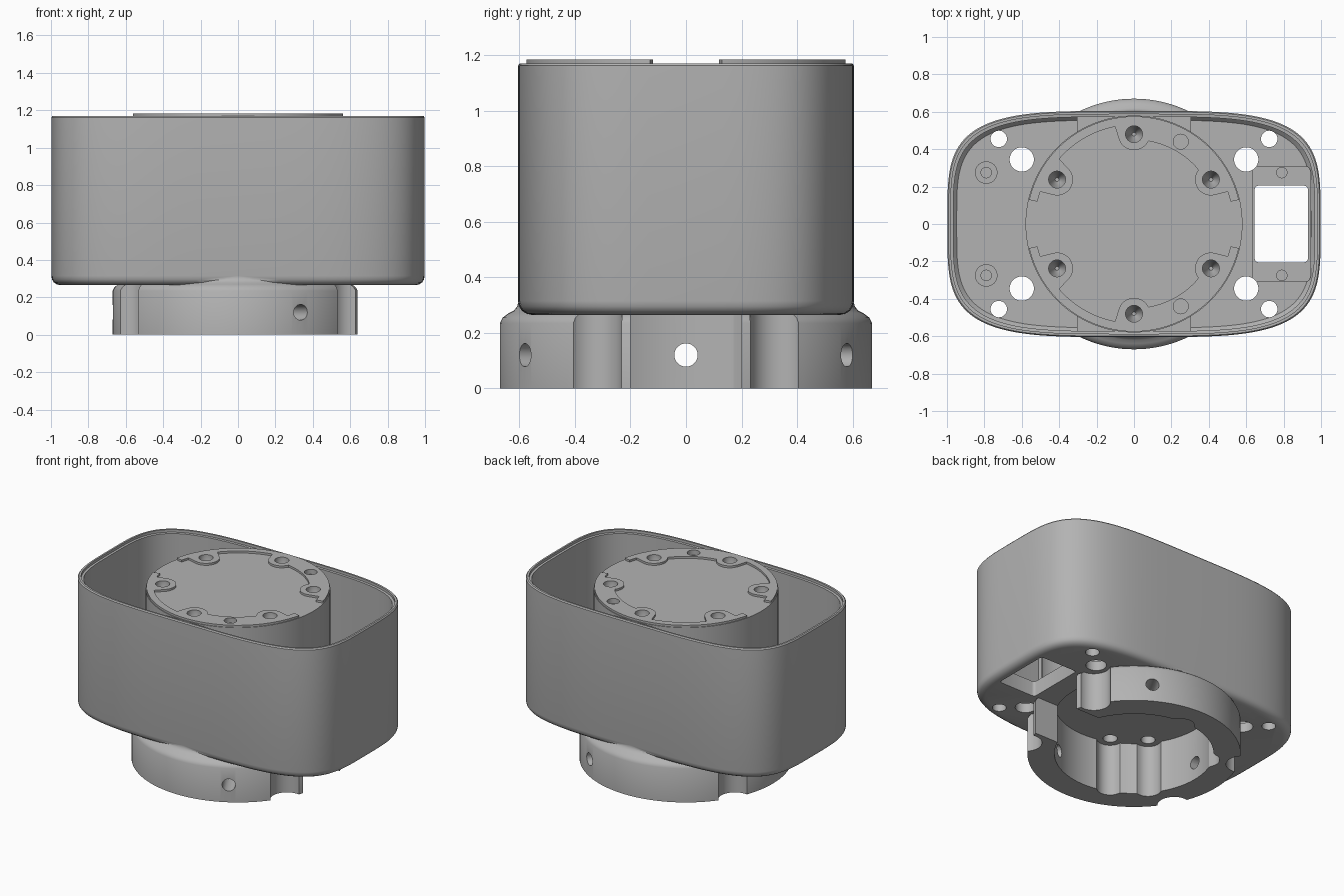
import bpy, bmesh, math
from math import sin, cos, pi, radians
from mathutils import Matrix

if "Cube" in bpy.data.objects:
    bpy.data.objects.remove(bpy.data.objects["Cube"])

gray = bpy.data.materials.new("machined gray")
gray.use_nodes = True
GRAY = (0.45, 0.45, 0.45, 1)
gray.diffuse_color = GRAY
gray.node_tree.nodes["Principled BSDF"].inputs["Base Color"].default_value = GRAY


def loft(name, sections, matrix=None):
    """Closed solid through stacked outlines: [(z, points), ...]."""
    bm = bmesh.new()
    rings = [[bm.verts.new((x, y, z)) for x, y in pts] for z, pts in sections]
    n = len(rings[0])
    for low, high in zip(rings, rings[1:]):
        for i in range(n):
            j = (i + 1) % n
            bm.faces.new((low[i], low[j], high[j], high[i]))
    bm.faces.new(rings[0][::-1])
    bm.faces.new(rings[-1])
    if matrix:
        bm.transform(matrix)
    bmesh.ops.recalc_face_normals(bm, faces=bm.faces)
    mesh = bpy.data.meshes.new(name)
    bm.to_mesh(mesh)
    bm.free()
    mesh.materials.append(gray)
    obj = bpy.data.objects.new(name, mesh)
    bpy.context.collection.objects.link(obj)
    return obj


def circle(r, cx=0, cy=0, n=32):
    return [(cx + r * cos(2 * pi * i / n), cy + r * sin(2 * pi * i / n)) for i in range(n)]


def rect(x0, x1, y0, y1):
    return [(x0, y0), (x1, y0), (x1, y1), (x0, y1)]


def rounded_rect(x0, x1, y0, y1, r):
    pts = []
    for cx, cy, start in ((x1 - r, y1 - r, 0), (x0 + r, y1 - r, 90),
                          (x0 + r, y0 + r, 180), (x1 - r, y0 + r, 270)):
        pts += [(cx + r * cos(radians(start + a)), cy + r * sin(radians(start + a)))
                for a in (0, 30, 60, 90)]
    return pts


def oval(inset, n=128):
    """Squarish oval outline of the shell."""
    a, b, pts = 0.998 - inset, 0.605 - inset, []
    for i in range(n):
        c, s = cos(2 * pi * i / n), sin(2 * pi * i / n)
        pts.append((math.copysign(a * abs(c) ** 0.5, c), math.copysign(b * abs(s) ** 0.5, s)))
    return pts


def prism(name, pts, z0, z1, matrix=None):
    return loft(name, [(z0, pts), (z1, pts)], matrix)


def combine(target, tool, operation="DIFFERENCE"):
    """Apply a boolean and discard the tool."""
    mod = target.modifiers.new("shape", "BOOLEAN")
    mod.operation, mod.object, mod.solver = operation, tool, "EXACT"
    bpy.context.view_layer.objects.active = target
    bpy.ops.object.modifier_apply(modifier=mod.name)
    bpy.data.objects.remove(tool)


def bump(theta, r, centers, size, outward):
    """Polar radius pushed in or out around round bosses."""
    for angle, d in centers:
        delta = theta - angle
        k = size ** 2 - (d * sin(delta)) ** 2
        if k > 0 and cos(delta) > 0:
            if outward:
                r = max(r, d * cos(delta) + math.sqrt(k))
            else:
                r = min(r, d * cos(delta) - math.sqrt(k))
    return r


# Base ring with a rounded shoulder, corner notches and an open side
shoulder = [(0, 0.67), (0.235, 0.67), (0.255, 0.66), (0.27, 0.64),
            (0.28, 0.62), (0.295, 0.608), (0.325, 0.6)]
base = loft("base_ring", [(z, circle(r, n=128)) for z, r in shoulder])
for sx in (1, -1):
    for sy in (1, -1):
        combine(base, prism("notch", circle(0.105, sx * 0.61, sy * 0.335), -0.1, 0.265))
combine(base, prism("side_gap", rect(0.3, 0.9, -0.2, 0.2), -0.1, 0.266))

# Thin-walled shell with a filleted lower edge and stepped rim
housing = loft("housing", [(z, oval(d)) for z, d in (
    (0.265, 0.045), (0.27, 0.028), (0.28, 0.013), (0.295, 0.004), (0.315, 0),
    (1.162, 0), (1.17, 0.006))])
combine(housing, loft("hollow", [(z, oval(d)) for z, d in (
    (0.33, 0.05), (0.35, 0.032), (1.15, 0.032), (1.152, 0.018), (1.3, 0.018))]))

# Inner drum, webs, floor pad and bosses
combine(housing, base, "UNION")
combine(housing, prism("drum", circle(0.58, n=128), 0.3, 1.17), "UNION")
for s in (1, -1):
    ys = sorted((s * 0.45, s * 0.592))
    combine(housing, prism("web", rect(-0.305, 0.305, *ys), 0.31, 1.0), "UNION")
    combine(housing, prism("boss", circle(0.06, -0.79, s * 0.275), 0.31, 0.4), "UNION")
combine(housing, prism("window_pad", rounded_rect(0.63, 0.945, -0.31, 0.31, 0.03),
                       0.31, 0.37), "UNION")

# Raised crescents on the drum, scalloped around the screws
screws = [(radians(30), 0.475), (radians(90), 0.48), (radians(150), 0.475)]
for s in (1, -1):
    outer, inner = [], []
    for i in range(155):
        t = radians(13 + i)
        r = 0.45 if 30 < 13 + i < 90 else 0.53
        r = bump(t, r, screws, 0.085, False)
        outer.append((0.575 * cos(t), s * 0.575 * sin(t)))
        inner.append((r * cos(t), s * r * sin(t)))
    combine(housing, prism("crescent", outer + inner[::-1], 1.14, 1.184), "UNION")

# Underside cavity with scallops in its wall
pockets = [(radians(a), 0.46) for a in (219, 249, 150, 90)]
cavity = []
for i in range(180):
    t = 2 * pi * i / 180
    r = max(bump(t + k, 0.5, pockets, 0.085, True) for k in (0, 2 * pi, -2 * pi))
    cavity.append((r * cos(t), r * sin(t)))
combine(housing, prism("cavity", cavity, -0.1, 0.36))
for angle, d in pockets[:2]:
    combine(housing, prism("pocket_hole", circle(0.045, d * cos(angle), d * sin(angle)), 0.3, 0.45))

# Cable window and floor holes
combine(housing, prism("window", rounded_rect(0.645, 0.93, -0.205, 0.205, 0.02), 0.1, 0.6))
for s in (1, -1):
    for x in (0.6, -0.6):
        combine(housing, prism("large_hole", circle(0.065, x, s * 0.345), 0.1, 0.6))
        combine(housing, prism("small_hole", circle(0.044, x * 1.205, s * 0.455), 0.1, 0.6))
    for x in (0.79, -0.79):
        combine(housing, prism("pilot_hole", circle(0.028, x, s * 0.275), 0.31, 0.6))

# Countersunk screws and shallow dowel holes in the drum top
for s in (1, -1):
    for angle, d in screws:
        x, y = d * cos(angle), s * d * sin(angle)
        combine(housing, loft("screw_hole", [
            (1.06, circle(0.01, x, y)), (1.14, circle(0.045, x, y)), (1.3, circle(0.045, x, y))]))
    combine(housing, prism("dowel_hole", circle(0.04, 0.25, s * 0.44), 1.15, 1.3))

# Radial set-screw holes through the base ring
for angle in (60, 180, 300):
    turn = (Matrix.Translation((0, 0, 0.12)) @ Matrix.Rotation(radians(angle), 4, "Z")
            @ Matrix.Rotation(pi / 2, 4, "Y"))
    combine(housing, prism("set_screw_hole", circle(0.042), 0.3, 0.9, turn))

bpy.ops.object.select_all(action="DESELECT")
housing.select_set(True)
bpy.context.view_layer.objects.active = housing
bpy.ops.object.shade_smooth_by_angle(angle=radians(30))
